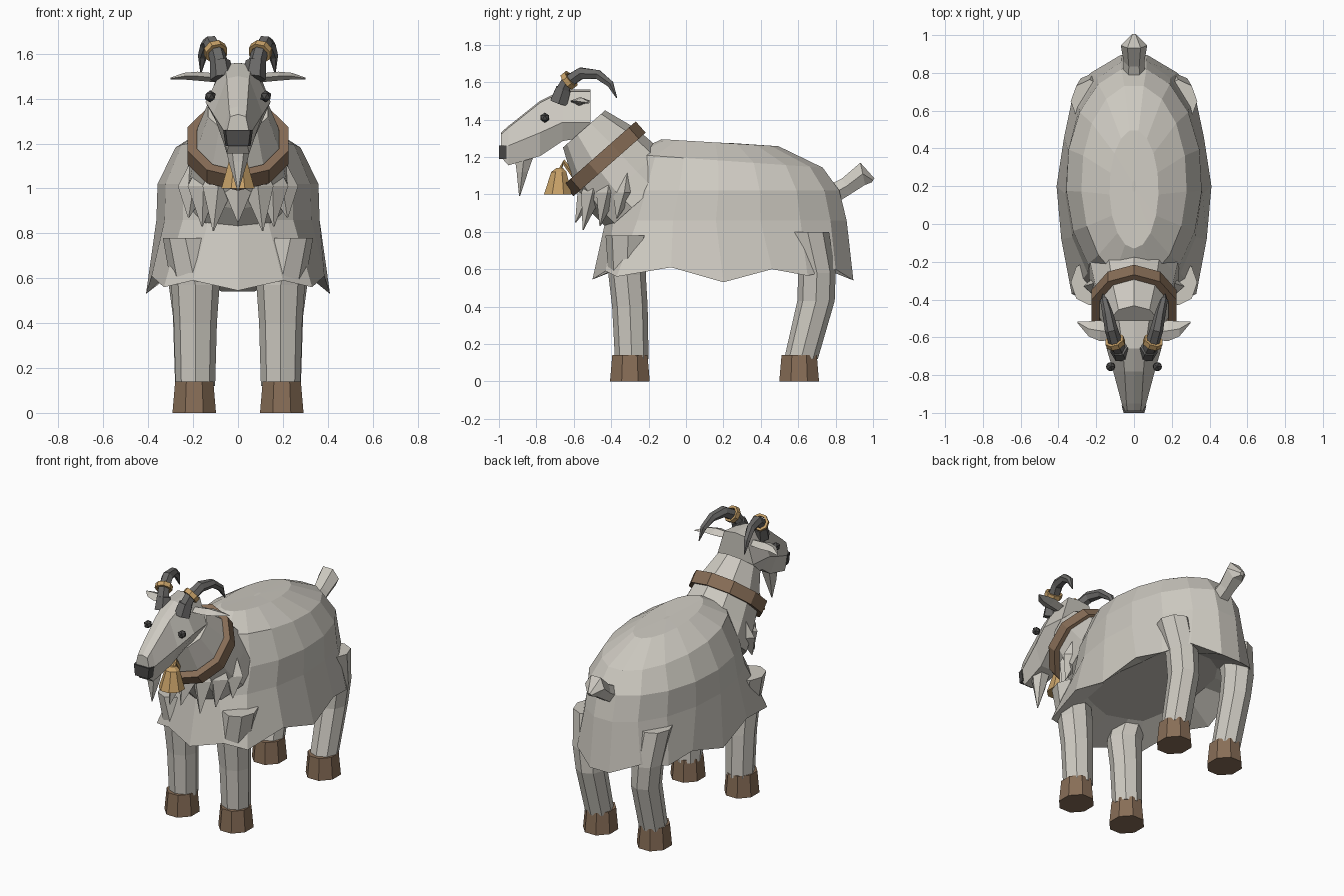
import bpy, bmesh
from math import sin, cos, pi
from mathutils import Vector as V

cube = bpy.data.objects.get("Cube")
if cube:
    bpy.data.objects.remove(cube, do_unlink=True)


def material(name, r, g, b):
    m = bpy.data.materials.new(name)
    m.use_nodes = True
    m.diffuse_color = (r, g, b, 1)
    bsdf = next(n for n in m.node_tree.nodes if n.type == 'BSDF_PRINCIPLED')
    bsdf.inputs["Base Color"].default_value = (r, g, b, 1)
    bsdf.inputs["Roughness"].default_value = 0.9
    return m


FUR = material("pale_fur", .61, .585, .53)
BROWN = material("brown_leather", .245, .155, .095)
HORN = material("grey_horn", .145, .142, .138)
DARK = material("dark_grey", .07, .068, .066)
GOLD = material("brass", .58, .36, .14)


def ring(c, axis, ru, rv, n=8, phase=0.0):
    """Elliptical ring of points around a centre, square to an axis."""
    a = V(axis).normalized()
    ref = V((1, 0, 0)) if abs(a.x) < .9 else V((0, 1, 0))
    u = (ref - a * ref.dot(a)).normalized()
    v = a.cross(u)
    return [V(c) + u * ru * cos(t) + v * rv * sin(t)
            for t in (phase + 2 * pi * i / n for i in range(n))]


def loft(name, rings, mat, caps=True, closed=False):
    """Skin a row of equal rings with flat faces."""
    bm = bmesh.new()
    rows = [[bm.verts.new(p) for p in r] for r in rings]
    n = len(rows[0])
    pairs = list(zip(rows, rows[1:])) + ([(rows[-1], rows[0])] if closed else [])
    for a, b in pairs:
        for i in range(n):
            j = (i + 1) % n
            bm.faces.new((a[i], a[j], b[j], b[i]))
    if caps and not closed:
        bm.faces.new(rows[0])
        bm.faces.new(rows[-1])
    bmesh.ops.remove_doubles(bm, verts=bm.verts, dist=.0005)
    bmesh.ops.recalc_face_normals(bm, faces=bm.faces)
    me = bpy.data.meshes.new(name)
    bm.to_mesh(me)
    bm.free()
    me.materials.append(mat)
    ob = bpy.data.objects.new(name, me)
    bpy.context.collection.objects.link(ob)
    return ob


def tube(name, path, radii, mat, n=6):
    """Tapered tube that follows a path."""
    p = [V(q) for q in path]
    last = len(p) - 1
    return loft(name, [ring(p[i], p[min(i + 1, last)] - p[max(i - 1, 0)], r, r, n)
                       for i, r in enumerate(radii)], mat)


def band(name, c, axis, ru, rv, thick, width, mat, n):
    """Flat strap bent into a closed hoop."""
    a = V(axis).normalized() * width / 2
    c = V(c)
    loft(name, [ring(c - a, axis, ru, rv, n, pi / n), ring(c + a, axis, ru, rv, n, pi / n),
                ring(c + a, axis, ru - thick, rv - thick, n, pi / n),
                ring(c - a, axis, ru - thick, rv - thick, n, pi / n)], mat, closed=True)


# Rounded back over a ragged skirt of hair with a hollow belly
half = [(0, -.50, .545), (.2, -.43, .59), (.33, -.37, .56), (.385, -.08, .61), (.41, .2, .53),
        (.37, .46, .6), (.33, .65, .565), (.23, .80, .6), (.07, .895, .54)]
hem = [V(p) for p in half] + [V((-x, y, z)) for x, y, z in half[:0:-1]]
belly = [V((p.x * .65, .2 + (p.y - .2) * .65, .66)) for p in hem]
body = [belly, hem]
for z, w, y0, y1, slope in ((.86, .365, -.43, .87, 0), (1.02, .36, -.37, .83, 0),
                            (1.18, .28, -.30, .74, .07), (1.275, .13, -.13, .50, .06),
                            (1.275, .01, .17, .23, 0)):
    # Angles start at the chest; the last pair straddles the rump
    angles = [pi * i / 8.5 for i in range(len(hem))]
    body.append([V((w * sin(t), (y0 + y1) / 2 - (y1 - y0) / 2 * cos(t), z)) for t in angles])
    for p in body[-1]:
        p.z -= slope * (p.y - .2)
loft("body", body, FUR)

# Legs and hooves
FRONT = ((.78, .235, -.31, .10, .12), (.57, .19, -.315, .108, .10),
         (.40, .19, -.30, .096, .095), (.12, .19, -.29, .088, .09))
HIND = ((.80, .235, .65, .10, .115), (.58, .215, .70, .095, .10),
        (.43, .20, .695, .09, .10), (.12, .195, .615, .085, .09))
for side, s in (("left", 1), ("right", -1)):
    for kind, rows, hy in (("front", FRONT, -.30), ("hind", HIND, .605)):
        loft(f"{side}_{kind}_leg",
             [ring((s * x, y, z), (0, 0, 1), rx, ry) for z, x, y, rx, ry in rows], FUR)
        loft(f"{side}_{kind}_hoof",
             [ring((s * .195, hy, z), (0, 0, 1), r, r + .01, 8, pi / 8)
              for z, r in ((0, .105), (.14, .092))], BROWN)

# Tail
tube("tail", ((0, .78, 1.0), (0, .86, 1.045), (0, .945, 1.11), (0, 1.0, 1.075)),
     (.06, .055, .07, .015), FUR)

# Neck and collar
lean = (0, -.66, .75)
loft("neck", [ring(c, lean, rx, r, 10, pi / 10) for c, rx, r in (
    ((0, -.23, .98), .25, .25), ((0, -.32, 1.07), .23, .25),
    ((0, -.43, 1.20), .20, .225), ((0, -.545, 1.35), .14, .15))], FUR)
band("collar", (0, -.435, 1.19), lean, .236, .257, .045, .08, BROWN, 10)

# Chest tufts hanging under the collar
for i, (x, y, tx, ty, tz) in enumerate(((0, -.50, 0, -.59, .85), (.08, -.48, .11, -.55, .81),
                                        (.14, -.40, .16, -.46, .83), (.18, -.31, .22, -.37, .87))):
    for s in ((1, -1) if x else (1,)):
        loft(f"chest_tuft_{i}_{'left' if s > 0 else 'right'}",
             [ring((s * x, y, 1.14), (0, 0, 1), .02, .02, 4),
              ring((s * x * 1.1, y - .02, 1.01), (0, 0, 1), .07, .06, 4),
              ring((s * tx, ty, tz), (0, 0, 1), .003, .003, 4)], FUR)

# Head: eight-point sections from muzzle to nape
head = []
for y, zb, zm, zt, wb, wm, wt in ((-.99, 1.20, 1.25, 1.32, .04, .05, .035),
                                  (-.95, 1.155, 1.26, 1.355, .05, .065, .04),
                                  (-.78, 1.205, 1.33, 1.49, .065, .11, .05),
                                  (-.66, 1.285, 1.385, 1.55, .09, .145, .06),
                                  (-.51, 1.31, 1.385, 1.55, .10, .13, .08)):
    right = [(0, y, zb), (wb, y, zb), (wm, y, zm), (wt, y, zt), (0, y, zt + .01)]
    head.append([V(p) for p in right] + [V((-p[0], p[1], p[2])) for p in right[3:0:-1]])
loft("head", head, FUR)
loft("nose", [[V((x, y, z)) for x, z in ((-w, 1.26), (w, 1.26), (w * .85, 1.19), (-w * .85, 1.19))]
              for y, w in ((-1.0, .055), (-.96, .066))], DARK)
loft("beard", [ring((0, -.865, 1.21), (0, 0, 1), .06, .06, 6),
               ring((0, -.875, 1.12), (0, 0, 1), .042, .035, 6),
               ring((0, -.89, .99), (0, 0, 1), .003, .003, 6)], FUR)

# Paired eyes, ears, horns and horn rings
for side, s in (("left", 1), ("right", -1)):
    bpy.ops.mesh.primitive_ico_sphere_add(subdivisions=1, radius=.027,
                                          location=(s * .124, -.755, 1.41))
    eye = bpy.context.object
    eye.name = side + "_eye"
    eye.data.materials.append(DARK)
    loft(side + "_ear", [ring((s * x, y, z), (1, 0, 0), ry, rz, 4) for x, y, z, ry, rz in (
        (.07, -.575, 1.49, .035, .02), (.18, -.565, 1.50, .055, .02),
        (.24, -.555, 1.50, .04, .015), (.30, -.52, 1.49, .004, .004))], FUR)
    tube(side + "_horn_base", ((s * .07, -.68, 1.49), (s * .08, -.655, 1.565)),
         (.054, .046), HORN)
    tube(side + "_horn", [(s * x, y, z) for x, y, z in (
        (.075, -.675, 1.53), (.095, -.635, 1.60), (.12, -.56, 1.648), (.14, -.47, 1.64),
        (.158, -.405, 1.59), (.165, -.37, 1.515))], (.04, .038, .035, .028, .021, .003), HORN)
    band(side + "_horn_ring", (s * .10, -.625, 1.61), (s * .3, .75, .6),
         .053, .053, .016, .03, GOLD, 8)

# Bell under the collar
loft("bell", [ring((0, y, z), (0, 0, 1), r, r, 8, pi / 8) for z, r, y in (
    (1.0, .08, -.685), (1.12, .044, -.68), (1.14, .02, -.675))], GOLD)
tube("bell_loop", ((0, -.675, 1.12), (0, -.655, 1.175), (0, -.60, 1.10)), (.014, .014, .014), GOLD, 5)
